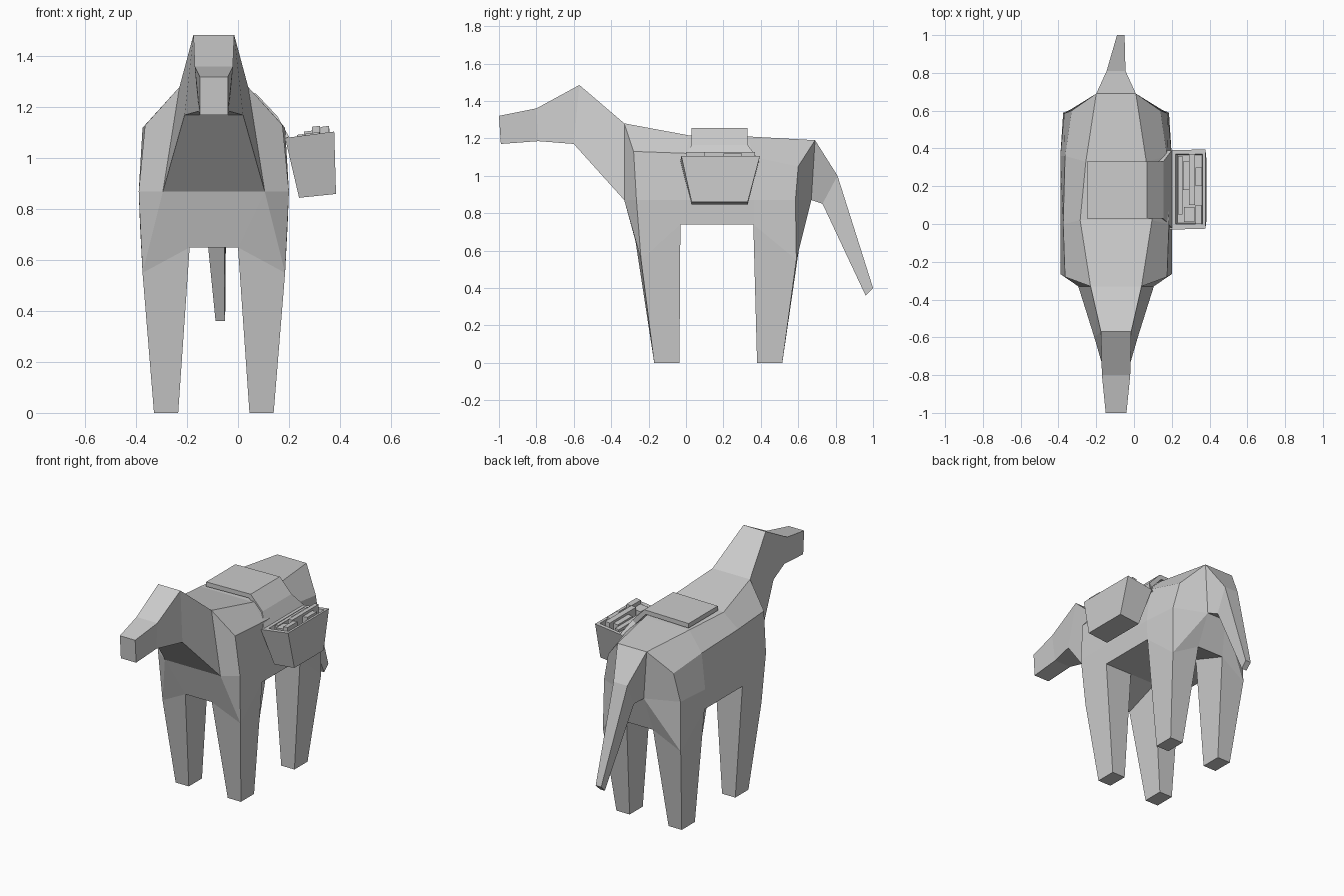
import bpy, bmesh
from mathutils import Vector

if "Cube" in bpy.data.objects:
    bpy.data.objects.remove(bpy.data.objects["Cube"])

CX = -0.095  # centre line of the animal

grey = bpy.data.materials.new("plain grey")
grey.diffuse_color = (0.6, 0.6, 0.6, 1)
grey.use_nodes = True
grey.node_tree.nodes["Principled BSDF"].inputs["Base Color"].default_value = grey.diffuse_color


def finish(name, bm):
    bmesh.ops.recalc_face_normals(bm, faces=bm.faces[:])
    me = bpy.data.meshes.new(name)
    bm.to_mesh(me)
    bm.free()
    me.materials.append(grey)
    ob = bpy.data.objects.new(name, me)
    bpy.context.collection.objects.link(ob)
    return ob


# --- horse: stations along the body, half width / y / z per point ---
stations = [
    # top, shoulder, middle, low outside, low inside
    [(.135, -.33, 1.28), (.27, -.28, 1.13), (.295, -.265, .87), (.28, -.24, .55), (.095, -.27, .65)],
    [(.19, .02, 1.215), (.28, 0, 1.12), (.295, -.03, .87), (.29, -.03, .74), (.095, -.03, .74)],
    [(.16, .33, 1.21), (.27, .36, 1.10), (.295, .36, .87), (.29, .36, .74), (.095, .36, .74)],
    [(.105, .69, 1.19), (.235, .6, 1.05), (.275, .585, .87), (.28, .59, .55), (.095, .61, .65)],
]
neck_low, tail_low = (.2, -.33, .87), (.07, .67, .87)
# (top, bottom) pairs running outward from the body
head = [((.08, -.57, 1.485), (.115, -.6, 1.17)),
        ((.075, -.8, 1.36), (.06, -.79, 1.185)),
        ((.055, -1, 1.32), (.055, -.99, 1.17))]
tail = [((.05, .81, 1.0), (.042, .73, .85)),
        ((.02, 1, .4), (.018, .96, .36))]

bm = bmesh.new()
cache = {}


def vert(p, side):
    key = (p, side)
    if key not in cache:
        drift = .025 if p[1] > .9 else 0  # the tail tip hangs a little to one side
        cache[key] = bm.verts.new((CX + side * p[0] + drift, p[1], p[2]))
    return cache[key]


def both(*pts):
    """The same face on both sides."""
    for s in (-1, 1):
        bm.faces.new([vert(p, s) for p in pts])


def across(a, b):
    """A face that spans the centre line."""
    bm.faces.new([vert(a, -1), vert(b, -1), vert(b, 1), vert(a, 1)])


# trunk
for i, (a, b) in enumerate(zip(stations, stations[1:])):
    for r in range(3):
        both(a[r], a[r + 1], b[r + 1], b[r])
    across(a[0], b[0])
    across(a[4], b[4])
    if i == 1:
        both(a[3], a[4], b[4], b[3])

# legs
for a, b, y0, y1 in ((stations[0], stations[1], -.17, -.035),
                     (stations[2], stations[3], .38, .515)):
    top = [a[3], b[3], b[4], a[4]]
    foot = [(.235, y0, 0), (.235, y1, 0), (.14, y1, 0), (.14, y0, 0)]
    for k in range(4):
        n = (k + 1) % 4
        both(top[k], top[n], foot[n], foot[k])
    both(*foot)

# chest with neck and head, rump with tail
for st, low, rings in ((stations[0], neck_low, head), (stations[3], tail_low, tail)):
    t, s, m, l, i = st
    both(t, s, m, low)
    both(low, m, l)
    both(low, l, i)
    across(low, i)
    prev = (t, low)
    for ring in rings:
        both(prev[0], ring[0], ring[1], prev[1])
        across(prev[0], ring[0])
        across(prev[1], ring[1])
        prev = ring
    across(*prev)
finish("horse_body", bm)

# --- saddle blanket: a strip bent over the back, flaring to the pannier ---
bm = bmesh.new()
rows = []
for x, z, y0, y1 in ((-.25, 1.25, .03, .33), (.07, 1.255, .03, .33),
                     (.155, 1.165, .03, .33), (.2, 1.085, -.02, .39)):
    rows.append([bm.verts.new((x, y, z)) for y in (y0, y1)])
for a, b in zip(rows, rows[1:]):
    bm.faces.new((a[0], b[0], b[1], a[1]))
blanket = finish("saddle_blanket", bm)
# thickness goes inward, whichever way the strip is facing
up = blanket.data.polygons[0].normal.z > 0
thick = blanket.modifiers.new("thickness", 'SOLIDIFY')
thick.thickness = .03
thick.offset = -1 if up else 1


def rim_z(x):
    return 1.08 + (x - .185) * .13


# --- pannier: tapered box with an open, recessed top ---
bm = bmesh.new()
loops = [
    [(.24, .03, .845), (.385, .03, .86), (.385, .33, .86), (.24, .33, .845)],
    [(x, y, rim_z(x)) for x, y in ((.185, -.03), (.378, -.025), (.378, .395), (.185, .39))],
    [(x, y, rim_z(x)) for x, y in ((.22, .0), (.362, .0), (.362, .37), (.22, .37))],
    [(x, y, rim_z(x) - .04) for x, y in ((.23, .005), (.36, .005), (.36, .365), (.23, .365))],
]
loops = [[bm.verts.new(p) for p in lp] for lp in loops]
for a, b in zip(loops, loops[1:]):
    for k in range(4):
        n = (k + 1) % 4
        bm.faces.new((a[k], a[n], b[n], b[k]))
bm.faces.new(loops[0])
bm.faces.new(loops[-1])
finish("pannier", bm)

# --- small goods packed inside the pannier ---
bm = bmesh.new()
for x0, x1, y0, y1, h in ((.29, .322, .1, .37, .03), (.26, .29, .18, .33, .015),
                          (.325, .36, .2, .3, .015), (.325, .358, 0, .1, .025),
                          (.232, .258, .05, .36, .006), (.265, .32, .01, .09, .006)):
    ret = bmesh.ops.create_cube(bm, size=1)
    for v in ret["verts"]:
        x = x0 if v.co.x < 0 else x1
        y = y0 if v.co.y < 0 else y1
        v.co = Vector((x, y, rim_z(x) + (h if v.co.z > 0 else -.045)))
finish("packed_goods", bm)
